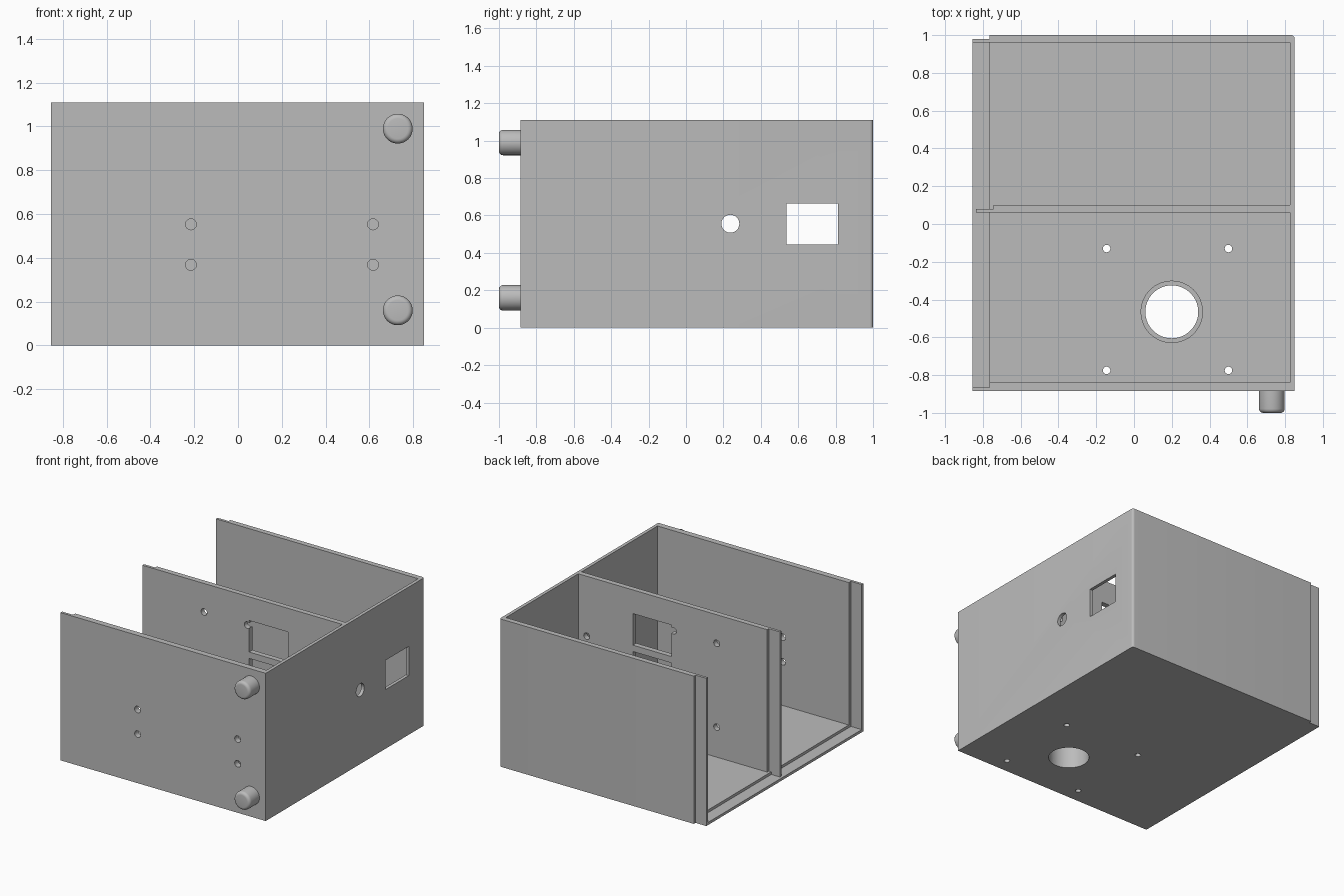
import bpy, bmesh, math
from mathutils import Matrix, Vector

cube = bpy.data.objects.get("Cube")
if cube:
    bpy.data.objects.remove(cube, do_unlink=True)

grey = bpy.data.materials.new("plain grey")
grey.use_nodes = True
grey.diffuse_color = (0.5, 0.5, 0.5, 1)
grey.node_tree.nodes["Principled BSDF"].inputs["Base Color"].default_value = (0.5, 0.5, 0.5, 1)

HEIGHT, FLOOR, STEP = 1.11, 0.04, 0.02
LEFT, RIGHT, FRONT, BACK = -0.855, 0.85, -0.885, 1.0
SHOULDER, INNER = -0.765, 0.825


def finish(name, bm):
    bmesh.ops.recalc_face_normals(bm, faces=bm.faces)
    mesh = bpy.data.meshes.new(name)
    bm.to_mesh(mesh)
    bm.free()
    mesh.materials.append(grey)
    obj = bpy.data.objects.new(name, mesh)
    bpy.context.collection.objects.link(obj)
    return obj


def extrude(name, outline, z0, z1):
    """Plan outline raised from z0 to z1."""
    bm = bmesh.new()
    face = bm.faces.new([bm.verts.new((x, y, z0)) for x, y in outline])
    top = bmesh.ops.extrude_face_region(bm, geom=[face])["geom"]
    verts = [v for v in top if isinstance(v, bmesh.types.BMVert)]
    bmesh.ops.translate(bm, vec=(0, 0, z1 - z0), verts=verts)
    return finish(name, bm)


def box(name, x0, x1, y0, y1, z0, z1):
    return extrude(name, [(x0, y0), (x1, y0), (x1, y1), (x0, y1)], z0, z1)


def cylinder(name, centre, axis, radius, depth, sides=32):
    bm = bmesh.new()
    turn = Vector((0, 0, 1)).rotation_difference(Vector(axis)).to_matrix().to_4x4()
    bmesh.ops.create_cone(bm, cap_ends=True, segments=sides, radius1=radius,
                          radius2=radius, depth=depth,
                          matrix=Matrix.Translation(centre) @ turn)
    return finish(name, bm)


def activate(obj):
    bpy.ops.object.select_all(action='DESELECT')
    obj.select_set(True)
    bpy.context.view_layer.objects.active = obj


def cut(cutter, *targets):
    cutter.hide_render = True
    for obj in targets:
        activate(obj)
        mod = obj.modifiers.new("cut", 'BOOLEAN')
        mod.operation, mod.solver, mod.object = 'DIFFERENCE', 'EXACT', cutter
        bpy.ops.object.modifier_apply(modifier=mod.name)
    bpy.data.objects.remove(cutter, do_unlink=True)


def smooth(obj):
    activate(obj)
    bpy.ops.object.shade_smooth_by_angle(angle=math.radians(35))


# Rounded outer back corner shared by walls and base
R = 0.018
corner = [(RIGHT - R + R * math.cos(a), BACK - R + R * math.sin(a))
          for a in (i * math.pi / 12 for i in range(7))]

# Three parallel walls joined by one side wall, with stepped free ends
walls = extrude("walls", [
    (LEFT, FRONT), (RIGHT, FRONT), *corner,
    (SHOULDER, BACK), (SHOULDER, 0.98), (LEFT, 0.98), (LEFT, 0.96),
    (INNER, 0.96), (INNER, 0.10),
    (-0.745, 0.10), (-0.745, 0.08), (-0.837, 0.08), (-0.837, 0.06),
    (INNER, 0.06), (INNER, -0.84),
    (SHOULDER, -0.84), (SHOULDER, -0.865), (LEFT, -0.865)], STEP, HEIGHT)

# Floor: a full base with a raised pad in each compartment
base = extrude("floor_base", [
    (LEFT, FRONT), (RIGHT, FRONT), *corner,
    (SHOULDER, BACK), (SHOULDER, 0.98), (LEFT, 0.98)], 0, STEP)
front_pad = box("front_floor", SHOULDER, INNER, -0.84, 0.06, STEP, FLOOR)
back_pad = box("back_floor", SHOULDER, INNER, 0.10, 0.96, STEP, FLOOR)
sill = box("divider_sill", SHOULDER, -0.745, 0.08, 0.10, STEP, FLOOR)

# Open tube through the front floor
tube = cylinder("floor_tube", (0.20, -0.465, 0.16), (0, 0, 1), 0.165, 0.28, 64)
cut(cylinder("bore", (0.20, -0.465, 0.2), (0, 0, 1), 0.14, 0.8, 64),
    tube, base, front_pad)
smooth(tube)

# Screw holes in the floor
for x in (-0.145, 0.50):
    for y in (-0.775, -0.13):
        cut(cylinder("hole", (x, y, 0), (0, 0, 1), 0.02, 0.3, 20), base, front_pad)

# Screw holes in the front wall
for x in (-0.215, 0.617):
    for z in (0.368, 0.553):
        cut(cylinder("hole", (x, FRONT, z), (0, 1, 0), 0.025, 0.2, 24), walls)

# Windows and screw holes in the divider
for z in (0.41, 0.695):
    cut(box("window", 0.05, 0.372, 0, 0.2, z, z + 0.237), walls)
for x, z in ((-0.325, 0.895), (-0.325, 0.265), (0.035, 0.893), (0.755, 0.66)):
    cut(cylinder("hole", (x, 0.08, z), (0, 1, 0), 0.025, 0.2, 24), walls)

# Round and square openings in the side wall
cut(cylinder("round_port", (RIGHT, 0.237, 0.556), (1, 0, 0), 0.048, 0.2), walls)
cut(box("square_port", 0.75, 0.95, 0.537, 0.814, 0.444, 0.664), walls)
smooth(walls)
smooth(base)

# Rounded feet on the front wall
for name, z in (("lower_foot", 0.16), ("upper_foot", 0.99)):
    foot = cylinder(name, (0.73, -0.94, z), (0, 1, 0), 0.068, 0.12, 48)
    bm = bmesh.new()
    bm.from_mesh(foot.data)
    rim = [e for e in bm.edges if all(v.co.y < -0.99 for v in e.verts)]
    bmesh.ops.bevel(bm, geom=rim, offset=0.022, segments=5, profile=0.5, affect='EDGES')
    bm.to_mesh(foot.data)
    bm.free()
    smooth(foot)
